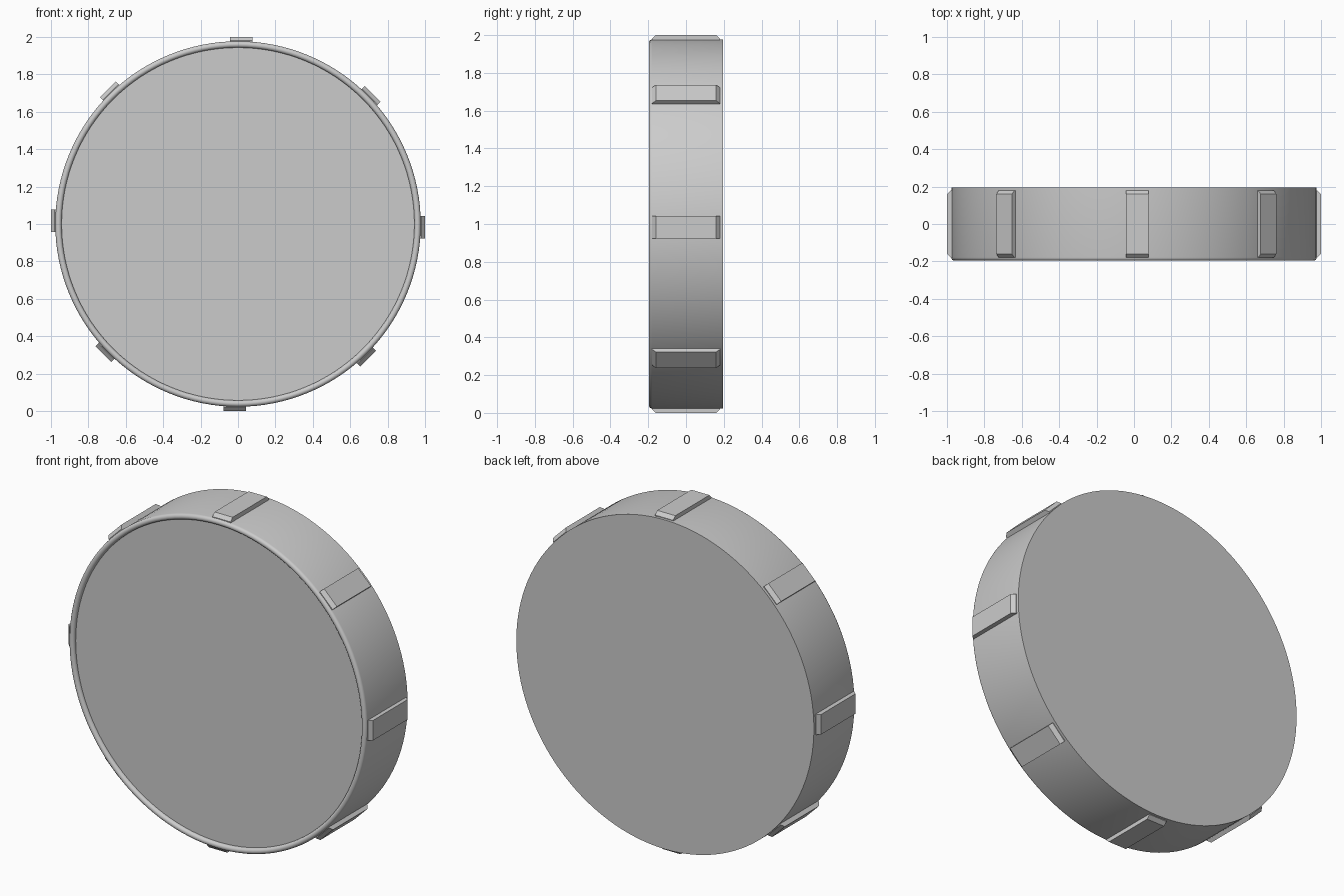
import bpy, bmesh, math
from mathutils import Matrix

if "Cube" in bpy.data.objects:
    bpy.data.objects.remove(bpy.data.objects["Cube"])

R, HALF, BEAD = 0.977, 0.196, 0.017
SEGS = 128


def make_object(name, bm):
    bmesh.ops.recalc_face_normals(bm, faces=bm.faces)
    mesh = bpy.data.meshes.new(name)
    bm.to_mesh(mesh)
    bm.free()
    ob = bpy.data.objects.new(name, mesh)
    bpy.context.collection.objects.link(ob)
    return ob


# Disc body: lathed profile (radius, y) with a rounded front bead around a recessed face
profile = [(R, HALF)]
for i in range(9):
    a = math.pi * i / 8
    profile.append((R - BEAD + BEAD * math.cos(a), -HALF + BEAD - BEAD * math.sin(a)))
profile.append((R - 2 * BEAD, -HALF + BEAD + 0.004))

bm = bmesh.new()
rings = []
for r, y in profile:
    rings.append([bm.verts.new((r * math.cos(2 * math.pi * k / SEGS), y,
                                1 + r * math.sin(2 * math.pi * k / SEGS)))
                  for k in range(SEGS)])
for a, b in zip(rings, rings[1:]):
    for k in range(SEGS):
        n = (k + 1) % SEGS
        bm.faces.new((a[k], a[n], b[n], b[k]))
bm.faces.new(rings[0])
bm.faces.new(rings[-1])
body = make_object("disc_body", bm)
bpy.context.view_layer.objects.active = body
body.select_set(True)
bpy.ops.object.shade_smooth_by_angle(angle=math.radians(35))
body.select_set(False)

# Eight grip pads around the side, with sloped front and back ends
for i in range(8):
    bm = bmesh.new()
    outline = [(-0.18, 0.955), (-0.18, 0.98), (-0.16, 1.0),
               (0.16, 1.0), (0.18, 0.98), (0.18, 0.955)]
    left = [bm.verts.new((-0.042, y, z)) for y, z in outline]
    right = [bm.verts.new((0.077, y, z)) for y, z in outline]
    bm.faces.new(left)
    bm.faces.new(right)
    for k in range(6):
        n = (k + 1) % 6
        bm.faces.new((left[k], left[n], right[n], right[k]))
    turn = Matrix.Translation((0, 0, 1)) @ Matrix.Rotation(i * math.pi / 4, 4, 'Y')
    bmesh.ops.transform(bm, matrix=turn, verts=bm.verts)
    make_object(f"grip_pad_{i + 1}", bm)
